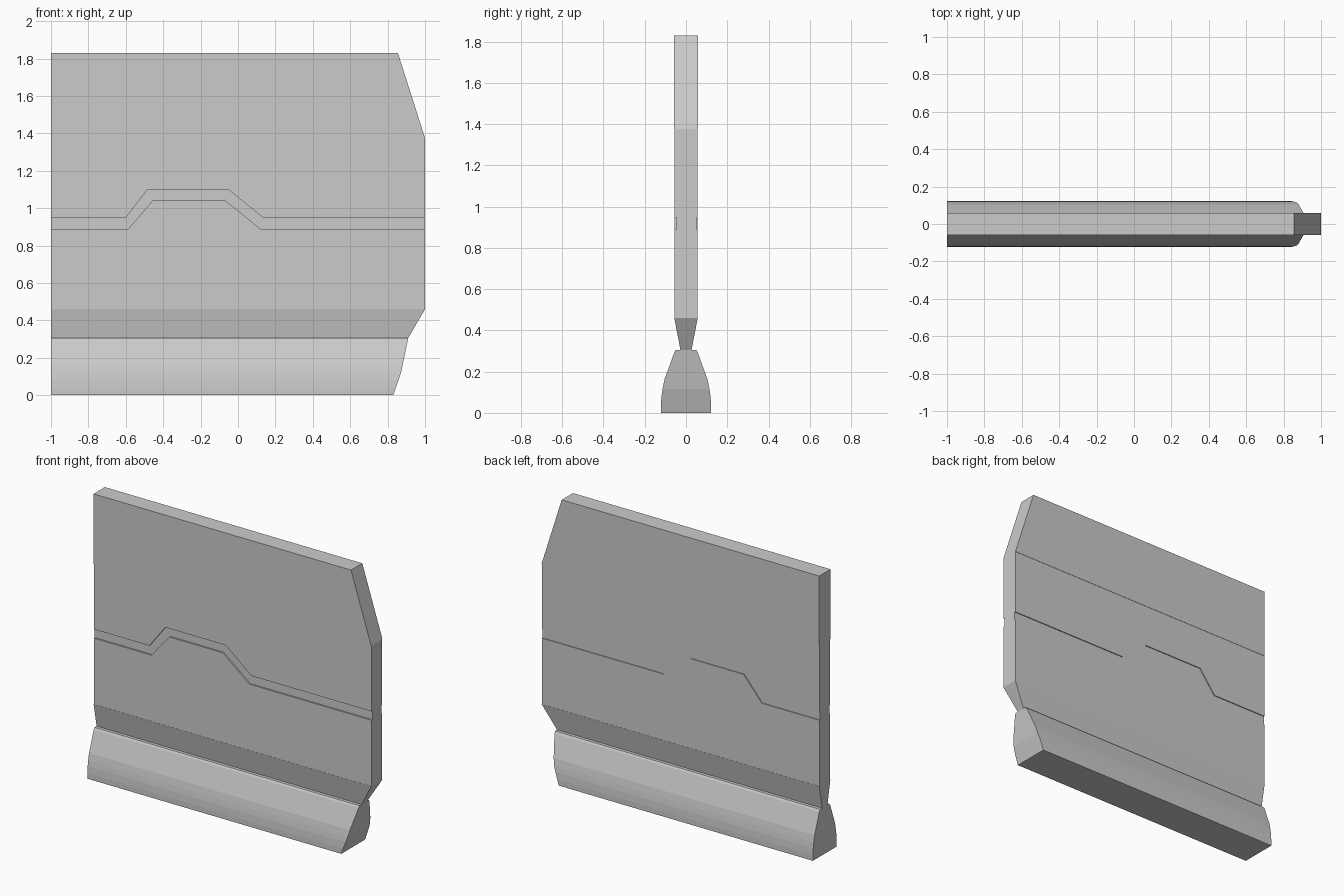
import bpy, bmesh

if "Cube" in bpy.data.objects:
    bpy.data.objects.remove(bpy.data.objects["Cube"])


def finish(name, bm):
    bmesh.ops.recalc_face_normals(bm, faces=bm.faces)
    me = bpy.data.meshes.new(name)
    bm.to_mesh(me)
    bm.free()
    ob = bpy.data.objects.new(name, me)
    bpy.context.collection.objects.link(ob)
    return ob


def plate(name, outline, y0, y1):
    """Extrude an x-z outline from y0 to y1."""
    bm = bmesh.new()
    front = [bm.verts.new((x, y0, z)) for x, z in outline]
    back = [bm.verts.new((x, y1, z)) for x, z in outline]
    bm.faces.new(front)
    bm.faces.new(back[::-1])
    n = len(outline)
    for i in range(n):
        j = (i + 1) % n
        bm.faces.new((front[i], front[j], back[j], back[i]))
    return finish(name, bm)


def loft(name, levels):
    """Stack rectangles (z, half thickness, right end x)."""
    bm = bmesh.new()
    rings = [[bm.verts.new(p) for p in
              ((-1, -h, z), (xr, -h, z), (xr, h, z), (-1, h, z))]
             for z, h, xr in levels]
    bm.faces.new(rings[0])
    bm.faces.new(rings[-1])
    for a, b in zip(rings, rings[1:]):
        for i in range(4):
            j = (i + 1) % 4
            bm.faces.new((a[i], a[j], b[j], b[i]))
    return finish(name, bm)


# Flared foot with slanted end, and the narrow neck above it
loft("foot", [(0, .122, .83), (.035, .122, .842), (.08, .119, .858),
              (.115, .114, .87), (.16, .105, .88),
              (.295, .056, .908), (.306, .048, .91)])
loft("neck", [(.306, .027, .91), (.46, .057, 1)])

# Stepped seam line shared by the plates and the recessed strip
upper_line = [(-1, .948), (-.6, .948), (-.485, 1.098),
              (-.05, 1.098), (.135, .948), (1, .948)]
lower_line = [(-1, .89), (-.585, .89), (-.455, 1.043),
              (-.07, 1.043), (.12, .89), (1, .89)]

# Wall plates
plate("lower_plate", [(1, .46), (-1, .46)] + lower_line, -.056, .056)
plate("middle_plate", upper_line + [(1, 1.375), (-1, 1.375)], -.056, .056)
plate("top_plate", [(-1, 1.375), (1, 1.375), (.855, 1.83), (-1, 1.83)], -.058, .058)

# Recessed strip between the plates
plate("groove_strip", lower_line + upper_line[::-1], -.046, .050)
